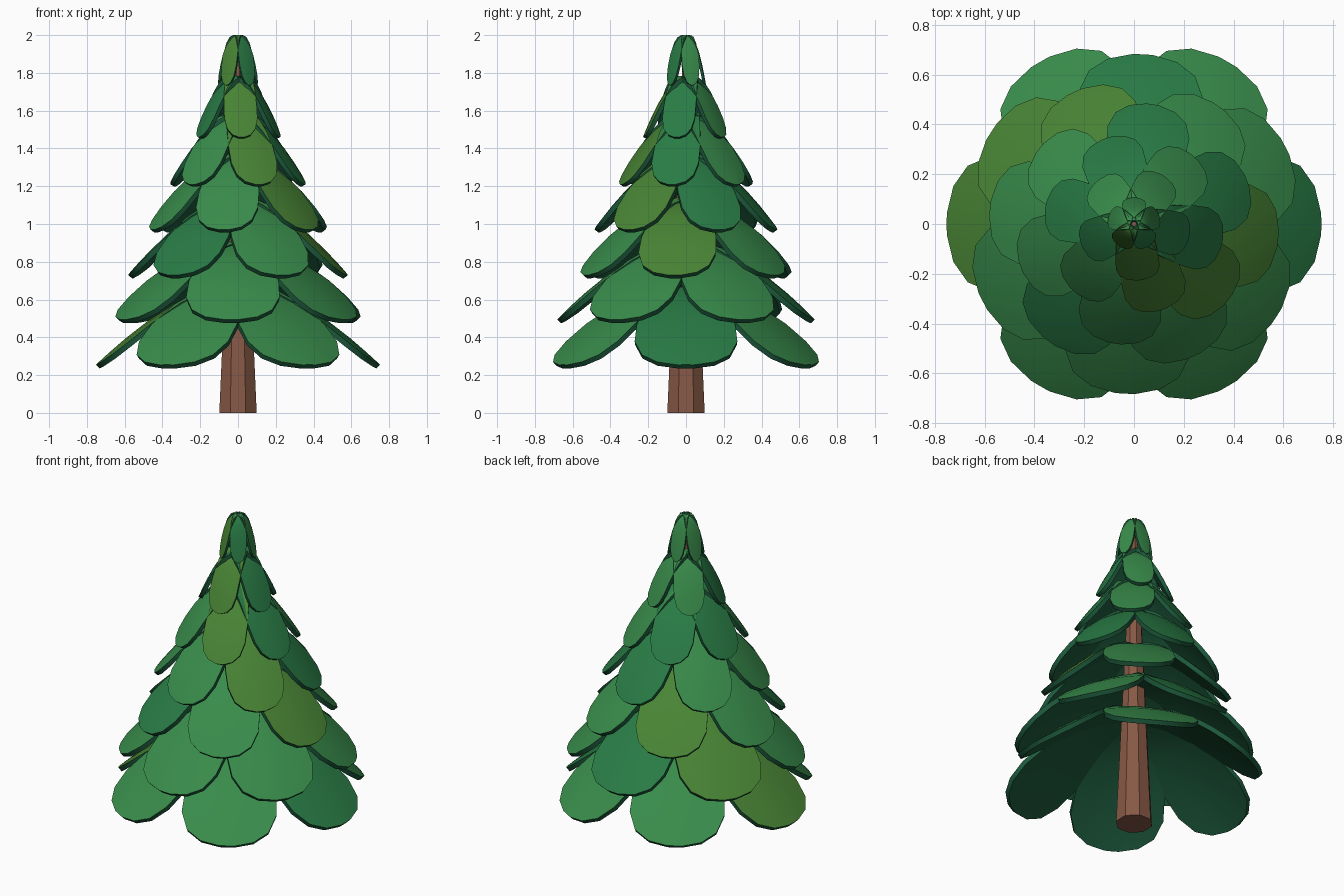
import bpy, bmesh, math
from mathutils import Vector

if "Cube" in bpy.data.objects:
    bpy.data.objects.remove(bpy.data.objects["Cube"])


def material(name, rgb):
    m = bpy.data.materials.new(name)
    m.diffuse_color = (*rgb, 1)
    m.use_nodes = True
    m.node_tree.nodes["Principled BSDF"].inputs["Base Color"].default_value = m.diffuse_color
    return m


BARK = material("bark", (0.24, 0.10, 0.06))
UNDER = material("shaded_green", (0.012, 0.10, 0.045))
GREENS = {
    "g": material("green", (0.04, 0.26, 0.07)),
    "d": material("deep_green", (0.022, 0.20, 0.06)),
    "o": material("olive_green", (0.065, 0.23, 0.035)),
}

# Tapered eight-sided trunk
bpy.ops.mesh.primitive_cone_add(vertices=8, radius1=0.107, radius2=0.015,
                                depth=1.96, location=(0, 0, 0.98),
                                rotation=(0, 0, math.radians(22.5)))
trunk = bpy.context.object
trunk.name = "trunk"
trunk.data.materials.append(BARK)

# Bough outline: (distance along, swell from root width to full width)
OUTLINE = [(0, 0), (.2, .30), (.4, .65), (.62, .94), (.78, 1)]
TIP = [(.9, .86), (.97, .56), (1, .16)]      # rounded end, share of width
ACROSS = [-1, -.6, -.2, .2, .6, 1]


def bough(name, angle, r0, r1, z0, z1, half, root, power, thick, mat):
    """One arched, rounded bough pointing along the given angle."""
    a = math.radians(angle)
    out = Vector((math.cos(a), math.sin(a), 0))
    side = Vector((-math.sin(a), math.cos(a), 0))
    bm = bmesh.new()
    rows = []
    for t, w in [(t, root + (1 - root) * u) for t, u in OUTLINE] + TIP:
        row = []
        for s in ACROSS:
            y = s * w
            r = r0 + (r1 - r0) * t - 0.06 * half * y * y
            z = z0 - (z0 - z1) * t ** power - 0.07 * half * y * y
            row.append(bm.verts.new(out * r + side * (y * half) + Vector((0, 0, z))))
        rows.append(row)
    for p, q in zip(rows, rows[1:]):
        for i in range(len(ACROSS) - 1):
            bm.faces.new((p[i], q[i], q[i + 1], p[i + 1]))
    me = bpy.data.meshes.new(name)
    bm.to_mesh(me)
    bm.free()
    ob = bpy.data.objects.new(name, me)
    bpy.context.collection.objects.link(ob)
    me.materials.append(mat)
    me.materials.append(UNDER)
    # Thickness, with a darker rim and underside
    mod = ob.modifiers.new("thickness", "SOLIDIFY")
    mod.thickness = thick
    mod.offset = -1
    mod.material_offset = 1
    mod.material_offset_rim = 1
    bpy.context.view_layer.objects.active = ob
    bpy.ops.object.select_all(action="DESELECT")
    ob.select_set(True)
    bpy.ops.object.modifier_apply(modifier=mod.name)
    bpy.ops.object.shade_smooth_by_angle(angle=math.radians(35))


# Tiers: first angle, root radius, tip radius, root z, tip z, half width,
# root share of width, arch power, thickness, colours going round
TIERS = [
    (0,   .03, .752, .69, .255, .272, .28, 1.60, .028, "dggogg"),
    (-33, .03, .682, .91, .495, .248, .30, 1.60, .028, "ggdogg"),
    (-6,  .03, .582, 1.14, .730, .206, .36, 1.58, .027, "ogogdg"),
    (-39, .02, .486, 1.38, .970, .166, .45, 1.55, .026, "oddggg"),
    (-72, .02, .362, 1.59, 1.210, .127, .60, 1.55, .024, "odgddg"),
    (-85, .02, .227, 1.785, 1.460, .088, .80, 1.6, .022, "odggd"),
    (-126, .014, .106, 2.00, 1.735, .048, .55, 2.1, .014, "odggg"),
]
for k, (start, r0, r1, z0, z1, half, root, power, thick, cols) in enumerate(TIERS, 1):
    for i, c in enumerate(cols):
        bough(f"bough_tier_{k}_{i + 1}", start + i * 360 / len(cols),
              r0, r1, z0, z1, half, root, power, thick, GREENS[c])
